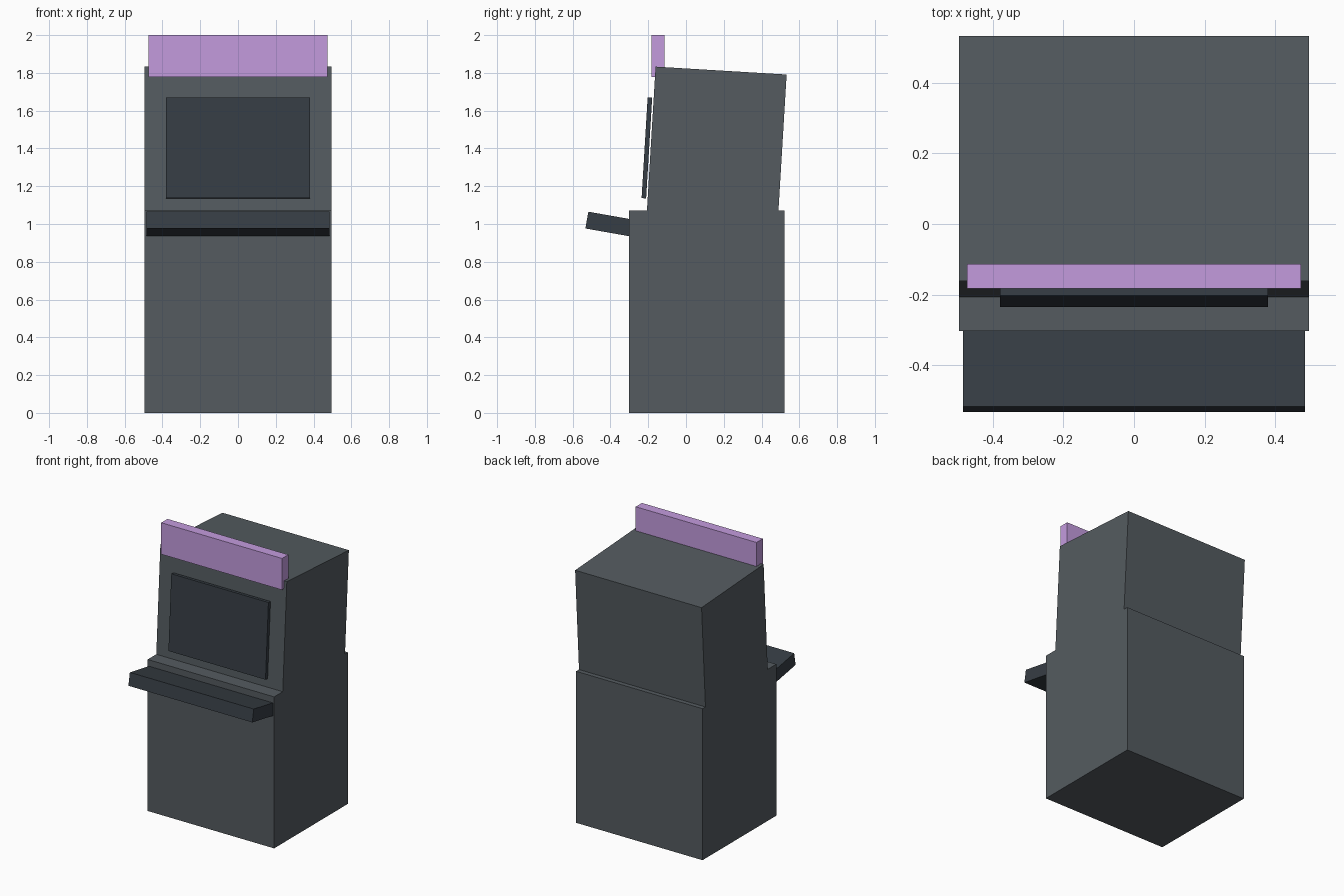
import bpy, bmesh
from mathutils import Matrix, Vector

if "Cube" in bpy.data.objects:
    bpy.data.objects.remove(bpy.data.objects["Cube"])


def material(name, rgb):
    m = bpy.data.materials.new(name)
    m.diffuse_color = (*rgb, 1)
    m.use_nodes = True
    m.node_tree.nodes["Principled BSDF"].inputs["Base Color"].default_value = m.diffuse_color
    return m


def box(name, size, top_front, mat, tilt=0.0):
    """Box hung from its top front edge (y, z), leaning back by tilt radians."""
    w, d, h = size
    bm = bmesh.new()
    bmesh.ops.create_cube(bm, size=1)
    bmesh.ops.scale(bm, vec=size, verts=bm.verts)
    mesh = bpy.data.meshes.new(name)
    bm.to_mesh(mesh)
    bm.free()
    ob = bpy.data.objects.new(name, mesh)
    offset = Matrix.Rotation(-tilt, 3, 'X') @ Vector((0, d / 2, -h / 2))
    ob.location = Vector((0, *top_front)) + offset
    ob.rotation_euler.x = -tilt
    mesh.materials.append(mat)
    bpy.context.collection.objects.link(ob)
    return ob


body = material("body_grey", (0.089, 0.105, 0.117))
dark = material("dark_blue_grey", (0.037, 0.047, 0.058))
purple = material("sign_purple", (0.55, 0.33, 0.73))
LEAN = 0.06

# Cabinet: upright base and leaning upper half
box("base_cabinet", (0.99, 0.825, 1.072), (-0.303, 1.072), body)
box("upper_cabinet", (0.99, 0.695, 0.78), (-0.161, 1.833), body, LEAN)

# Screen standing just proud of the upper half
box("screen", (0.76, 0.024, 0.535), (-0.203, 1.671), dark, LEAN)

# Sloping control panel, running back into the base
box("control_panel", (0.97, 0.30, 0.09), (-0.517, 1.065), dark, 0.175)

# Upright sign at the top
box("top_sign", (0.946, 0.07, 0.223), (-0.183, 2.0), purple)
